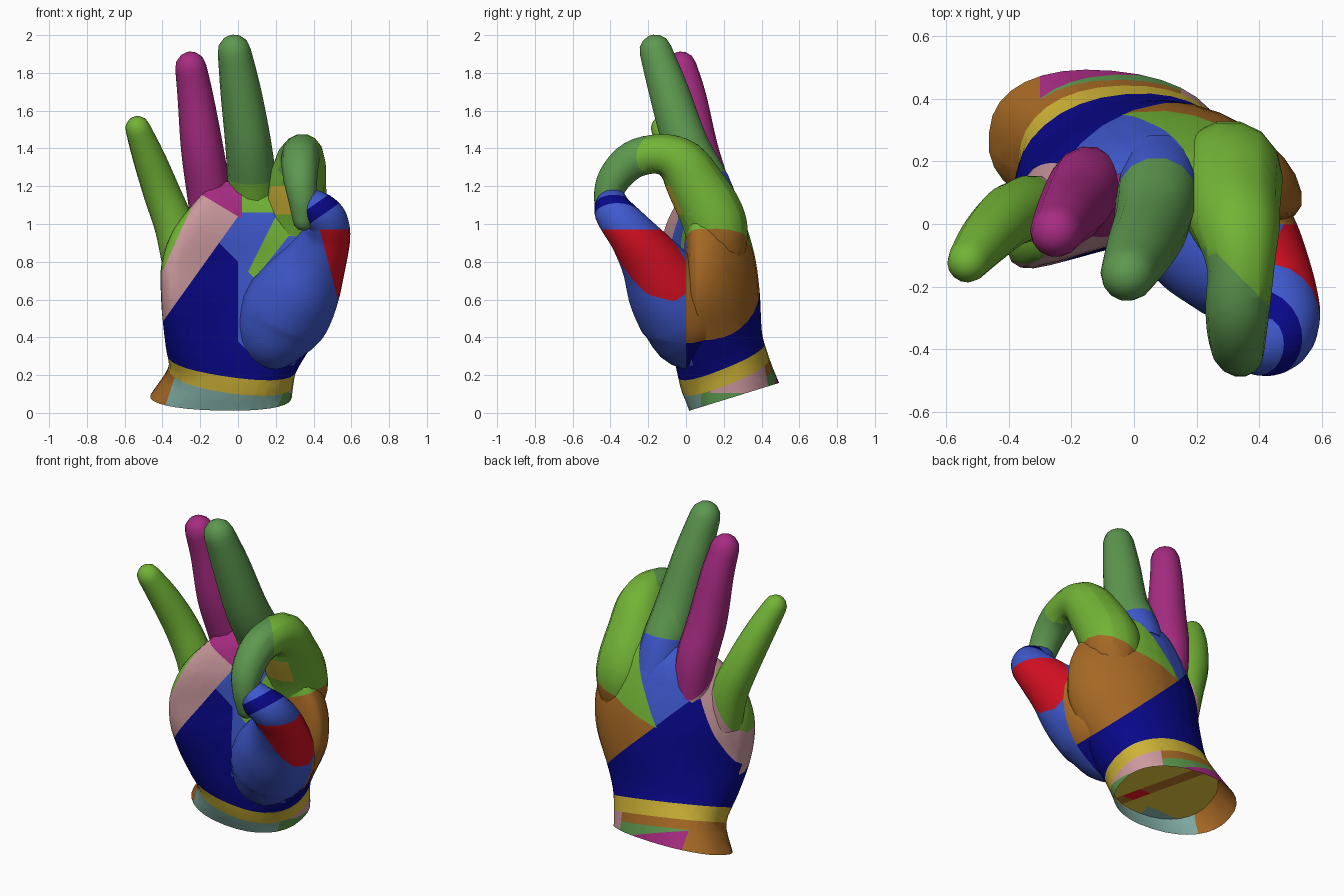
import bpy, bmesh, math
from mathutils import Vector

cube = bpy.data.objects.get("Cube")
if cube:
    bpy.data.objects.remove(cube, do_unlink=True)

# Flat colours (sRGB 0-255, converted to linear)
PALETTE = {
    "bright_green": (114, 180, 54), "leaf_green": (93, 152, 79),
    "magenta": (167, 43, 130), "pink": (202, 152, 157),
    "navy": (8, 8, 138), "blue": (63, 89, 206), "red": (212, 15, 34),
    "brown": (165, 104, 36), "yellow": (205, 178, 54), "teal": (126, 170, 160)}
NAMES = list(PALETTE)


def linear(c):
    c /= 255
    return c / 12.92 if c <= 0.04045 else ((c + 0.055) / 1.055) ** 2.4


MATS = []
for name, rgb in PALETTE.items():
    mat = bpy.data.materials.new(name)
    col = tuple(linear(c) for c in rgb) + (1.0,)
    mat.use_nodes = True
    mat.diffuse_color = col
    bsdf = mat.node_tree.nodes["Principled BSDF"]
    bsdf.inputs["Base Color"].default_value = col
    bsdf.inputs["Roughness"].default_value = 0.7
    MATS.append(mat)


def smooth_rows(rows, steps):
    """Catmull-Rom interpolation of parameter rows."""
    out = []
    for i in range(len(rows) - 1):
        p0, p1 = rows[max(i - 1, 0)], rows[i]
        p2, p3 = rows[i + 1], rows[min(i + 2, len(rows) - 1)]
        for s in range(steps):
            t = s / steps
            out.append([0.5 * (2 * b + (c - a) * t + (2 * a - 5 * b + 4 * c - d) * t * t
                               + (3 * b - a - 3 * c + d) * t ** 3)
                        for a, b, c, d in zip(p0, p1, p2, p3)])
    out.append(list(rows[-1]))
    return out


def build(name, rings, rule, cuts):
    """Skin closed rings, cut along colour borders and colour faces by rule."""
    bm = bmesh.new()
    loops = [[bm.verts.new(p) for p in ring] for ring in rings]
    n = len(loops[0])
    for a, b in zip(loops, loops[1:]):
        for i in range(n):
            j = (i + 1) % n
            bm.faces.new((a[i], a[j], b[j], b[i]))
    bm.faces.new(loops[0][::-1])
    bm.faces.new(loops[-1])
    for normal, offset in cuts:
        no = Vector(normal)
        bmesh.ops.bisect_plane(bm, geom=bm.verts[:] + bm.edges[:] + bm.faces[:],
                               plane_co=no * (offset / no.length_squared), plane_no=no)
    bmesh.ops.recalc_face_normals(bm, faces=bm.faces[:])
    for f in bm.faces:
        f.material_index = NAMES.index(rule(f.calc_center_median(), f.normal))
    mesh = bpy.data.meshes.new(name)
    bm.to_mesh(mesh)
    bm.free()
    for mat in MATS:
        mesh.materials.append(mat)
    obj = bpy.data.objects.new(name, mesh)
    bpy.context.collection.objects.link(obj)
    bpy.ops.object.select_all(action='DESELECT')
    obj.select_set(True)
    bpy.context.view_layer.objects.active = obj
    bpy.ops.object.shade_smooth_by_angle(angle=math.radians(40))


def finger(name, path, rule, cuts, sides=14):
    """Tapered tube along (x, y, z, radius) rows with a rounded tip."""
    rows = smooth_rows(path, 4)
    pts = [Vector(r[:3]) for r in rows]
    rings = []

    def ring(centre, tangent, r):
        v = tangent.cross(Vector((1, 0, 0))).normalized()
        u = v.cross(tangent).normalized()
        angles = [2 * math.pi * k / sides for k in range(sides)]
        rings.append([centre + u * (r * math.cos(a)) + v * (r * math.sin(a)) for a in angles])

    for i, p in enumerate(pts):
        t = (pts[min(i + 1, len(pts) - 1)] - pts[max(i - 1, 0)]).normalized()
        ring(p, t, rows[i][3])
    r = rows[-1][3]
    for deg in (30, 58, 78):
        a = math.radians(deg)
        ring(pts[-1] + t * (r * math.sin(a)), t, r * math.cos(a))
    build(name, rings, rule, cuts)


# Palm and wrist: centre x y z, half width, half depth, tilt, bend, turn in degrees
PALM = [
    (-0.09, 0.255, 0.085, 0.375, 0.235, 0.31, 0.00, -5),
    (-0.03, 0.20, 0.23, 0.34, 0.23, 0.40, 0.00, 0),
    (0.00, 0.17, 0.38, 0.39, 0.23, 0.25, 0.06, 5),
    (0.03, 0.165, 0.60, 0.465, 0.22, 0.10, 0.14, 10),
    (0.035, 0.16, 0.80, 0.475, 0.20, 0.05, 0.15, 11),
    (0.04, 0.14, 0.98, 0.405, 0.175, 0.00, 0.12, 11),
    (0.05, 0.13, 1.14, 0.27, 0.125, 0.00, 0.08, 8),
    (0.05, 0.12, 1.225, 0.19, 0.06, 0.00, 0.03, 5)]
palm_rings = []
for cx, cy, cz, a, b, tilt, bend, turn in smooth_rows(PALM, 4):
    ring, ca, sa = [], math.cos(math.radians(turn)), math.sin(math.radians(turn))
    for k in range(32):
        t = 2 * math.pi * k / 32
        c, s = math.cos(t), math.sin(t)
        px = a * math.copysign(abs(c) ** 0.9, c)
        py = b * math.copysign(abs(s) ** 0.85, s) - bend * c * c
        x, y = px * ca - py * sa, px * sa + py * ca
        ring.append((cx + x, cy + y, cz + tilt * y))
    palm_rings.append(ring)

# Recessed floor inside the cuff
middle = Vector((-0.045, 0.214, 0.19))
palm_rings.insert(0, [middle + (Vector(p) - middle) * 0.96 for p in palm_rings[3]])


def floor_colour(p):
    if 0.07 < 0.775 * p.x + 0.63 * p.y < 0.13:
        return "red" if 0.05 < p.y < 0.13 else "brown"
    return "teal" if p.y < 0.05 and p.x < -0.06 else "yellow"


def cuff_colour(p, s):
    if (p.x - 0.33 * p.z < -0.397) if p.y < 0.2 else (p.x < -0.3):
        return "brown"
    if p.y < 0.08 or (p.y < 0.13 and p.x < 0.2):
        return "teal"
    if p.x > 0.15:
        return "pink" if p.z > 0.105 and p.y > 0.13 else "leaf_green"
    if s > 0.045:
        return "brown"
    return "magenta" if s + 0.2 * p.x < -0.02 else "leaf_green"


def back_colour(p):
    """Back of the hand: four patches meeting near the middle."""
    if p.z - 2.5 * p.x > 1.555:
        return "pink"
    if p.z - 0.35 * p.x > 0.81 and p.z - 1.8 * p.x < 0.87:
        return "bright_green"
    if p.z + 0.95 * p.x > 0.77 and p.z - 0.35 * p.x < 0.81:
        return "brown"
    return "blue" if p.z + p.x > 0.77 and p.z > 0.8 else "navy"


def palm_colour(p, n):
    s = p.z - 0.4 * p.y + 0.15 * p.x
    if n.z < -0.7 and p.z < 0.35:
        return floor_colour(p)
    if s < 0.105:
        return cuff_colour(p, s)
    if s < 0.20:
        return "yellow"
    if p.z - 2.2 * p.x > 1.63 and p.x < -0.25:
        return "bright_green"
    if n.y > 0 or (p.x > 0.3 and p.y > 0):
        return back_colour(p)
    if p.z + 0.6 * p.x > 1.04 and p.z > 1.02 and p.x < 0.02:
        return "magenta"
    if p.z - 1.4 * p.x > 1.04 and p.x < 0.02:
        return "pink"
    if p.z + p.x > 0.8 and p.z - 1.25 * p.x > 0.6:
        return "bright_green" if p.z > 1.06 or p.z - 2 * p.x < 0.64 else "blue"
    return "blue" if p.x > 0 and p.z > 0.25 and p.z + p.x > 0.38 else "navy"


build("palm", palm_rings, palm_colour, [
    ((0.15, -0.4, 1), 0.105), ((0.15, -0.4, 1), 0.20), ((0.15, -0.4, 1), 0.045),
    ((0.35, -0.4, 1), -0.02), ((1, 0, -0.33), -0.397), ((1, 0, 0), -0.3), ((1, 0, 0), 0.15),
    ((0, 1, 0), 0.13), ((0, 1, 0), 0.08), ((0, 1, 0), 0.05), ((0, 0, 1), 0.105),
    ((0.775, 0.63, 0), 0.07), ((0.775, 0.63, 0), 0.13), ((1, 0, 0), -0.06),
    ((-2.5, 0, 1), 1.555), ((-0.35, 0, 1), 0.81),
    ((-1.8, 0, 1), 0.87), ((0.95, 0, 1), 0.77), ((1, 0, 1), 0.77), ((-2.2, 0, 1), 1.63),
    ((0.6, 0, 1), 1.04), ((1, 0, 0), 0.02), ((-1.4, 0, 1), 1.04), ((1, 0, 1), 0.8),
    ((-1.25, 0, 1), 0.6), ((0, 0, 1), 1.06), ((-2, 0, 1), 0.64), ((1, 0, 0), 0),
    ((0, 0, 1), 0.25), ((1, 0, 1), 0.38)])


# Thumb with its muscle pad
def thumb_colour(p, n):
    if p.y > 0:
        return "brown" if p.z + 0.95 * p.x > 0.77 else "navy"
    if p.y < -0.2 and 0.735 < p.z - 0.7 * p.x < 0.82:
        return "navy"
    if p.z < 0.97 and p.z + 0.25 * p.y > 0.575 and p.x + 0.26 * p.z > 0.685:
        return "red"
    return "blue"


finger("thumb", [
    (0.16, 0.13, 0.24, 0.06), (0.185, 0.035, 0.38, 0.19), (0.245, -0.01, 0.52, 0.24),
    (0.33, -0.10, 0.66, 0.22), (0.415, -0.19, 0.81, 0.165), (0.468, -0.28, 0.935, 0.128),
    (0.467, -0.35, 1.02, 0.112), (0.425, -0.385, 1.07, 0.102), (0.37, -0.39, 1.105, 0.088)],
    thumb_colour,
    [((0, 1, 0), 0.0), ((-0.7, 0, 1), 0.735), ((-0.7, 0, 1), 0.82), ((0, 0, 1), 0.97),
     ((0, 0.25, 1), 0.575), ((1, 0, 0.26), 0.685), ((0.95, 0, 1), 0.77)], sides=20)


# Index finger curled to meet the thumb
def index_colour(p, n):
    if p.x + p.y < 0.17 and p.y < -0.09 and p.z > 0.95:
        return "leaf_green"
    if n.y < -0.3 and p.x < 0.40 and 1.05 < p.z < 1.2:
        return "yellow"
    return "brown" if p.z - 0.35 * p.x < 0.81 else "bright_green"


finger("index_finger", [
    (0.28, 0.15, 0.76, 0.13), (0.30, 0.165, 0.92, 0.165), (0.302, 0.14, 1.04, 0.172),
    (0.31, 0.06, 1.19, 0.158), (0.33, -0.025, 1.32, 0.136), (0.34, -0.14, 1.37, 0.108),
    (0.33, -0.28, 1.34, 0.102), (0.33, -0.38, 1.24, 0.09), (0.34, -0.415, 1.13, 0.074),
    (0.345, -0.41, 1.02, 0.055)],
    index_colour, [((1, 1, 0), 0.17), ((-0.35, 0, 1), 0.81), ((1, 0, 0), 0.40),
                   ((0, 0, 1), 1.05), ((0, 0, 1), 1.2)])


# Straight fingers
def middle_colour(p, n):
    if p.z - 0.3 * p.y > 1.22:
        return "leaf_green"
    return "blue" if p.y > 0.12 and p.z - 1.8 * p.x > 0.87 else "bright_green"


finger("middle_finger", [
    (0.08, 0.17, 1.05, 0.125), (0.075, 0.11, 1.2, 0.13), (0.055, 0.0, 1.42, 0.122),
    (0.015, -0.09, 1.7, 0.108), (-0.02, -0.16, 1.915, 0.088)],
    middle_colour, [((0, -0.3, 1), 1.22), ((0, 1, 0), 0.12), ((-1.8, 0, 1), 0.87)])
finger("ring_finger", [
    (-0.14, 0.15, 0.94, 0.10), (-0.155, 0.125, 1.16, 0.115), (-0.19, 0.06, 1.4, 0.112),
    (-0.225, 0.015, 1.67, 0.095), (-0.25, -0.025, 1.83, 0.083)],
    lambda p, n: "magenta" if p.z + 0.8 * p.y > 1.15 else "pink",
    [((0, 0.8, 1), 1.15)])
finger("little_finger", [
    (-0.30, 0.05, 0.78, 0.10), (-0.335, 0.05, 0.98, 0.105), (-0.405, 0.02, 1.17, 0.098),
    (-0.475, -0.05, 1.36, 0.085), (-0.53, -0.12, 1.505, 0.067)],
    lambda p, n: "bright_green" if p.z - 2.2 * p.x > 1.63 else "pink",
    [((-2.2, 0, 1), 1.63)])
